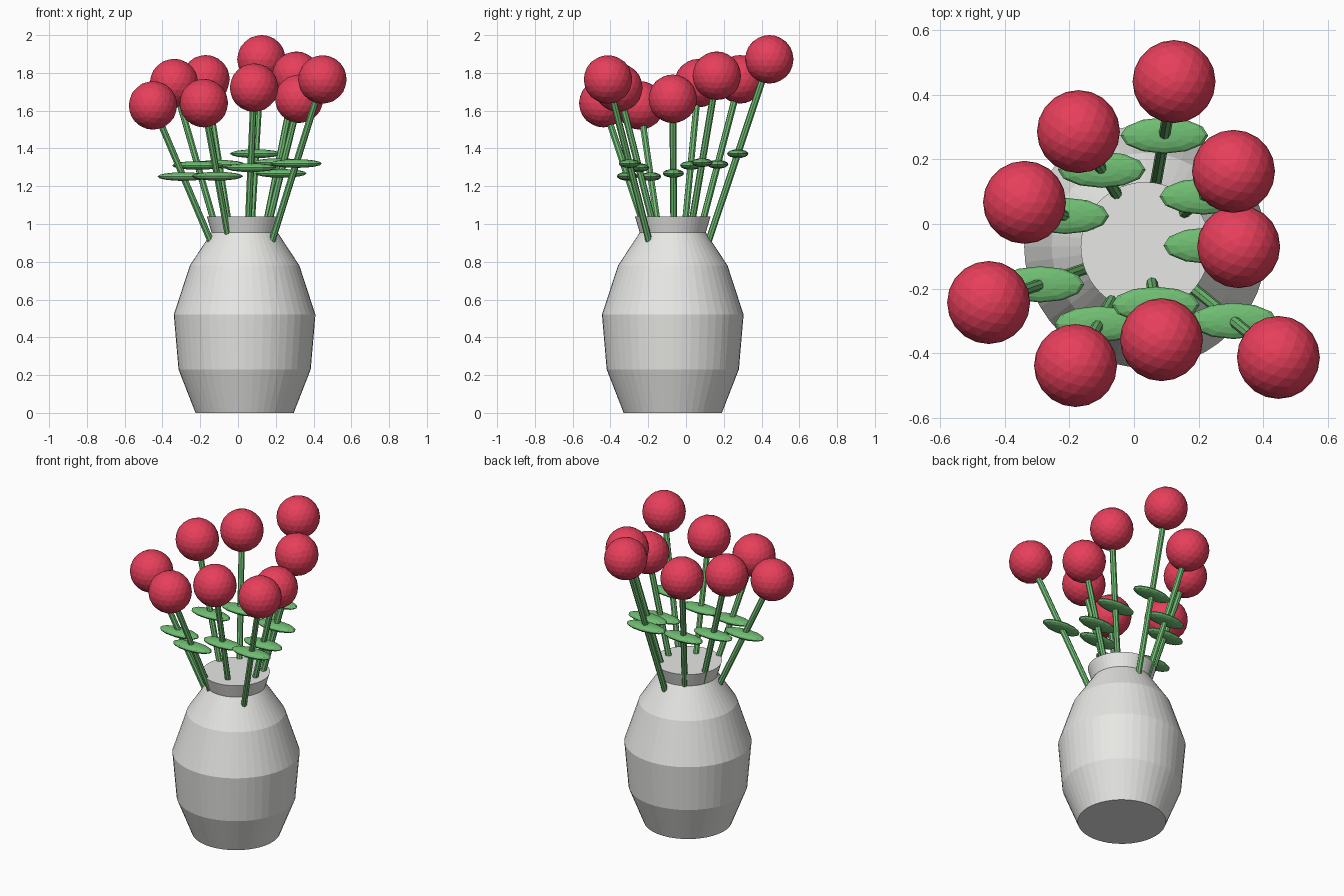
import bpy
import bmesh
from math import sin, cos, tau
from mathutils import Vector, Matrix

cube = bpy.data.objects.get("Cube")
if cube:
    bpy.data.objects.remove(cube, do_unlink=True)


def material(name, rgb):
    mat = bpy.data.materials.new(name)
    mat.use_nodes = True
    mat.diffuse_color = (*rgb, 1)
    bsdf = next(n for n in mat.node_tree.nodes if n.type == "BSDF_PRINCIPLED")
    bsdf.inputs["Base Color"].default_value = (*rgb, 1)
    return mat


grey = material("pale grey", (0.80, 0.80, 0.78))
red = material("rose red", (0.80, 0.05, 0.105))
green = material("leaf green", (0.16, 0.51, 0.17))


def finish(name, bm, mat):
    """Turn a bmesh into a flat-shaded object."""
    bmesh.ops.recalc_face_normals(bm, faces=bm.faces)
    mesh = bpy.data.meshes.new(name)
    bm.to_mesh(mesh)
    bm.free()
    mesh.materials.append(mat)
    obj = bpy.data.objects.new(name, mesh)
    bpy.context.collection.objects.link(obj)
    return obj


def flower_head(name, centre):
    bm = bmesh.new()
    bmesh.ops.create_icosphere(bm, subdivisions=3, radius=0.1285,
                               matrix=Matrix.Translation(centre))
    return finish(name, bm, red)


def flat_leaf(name, centre):
    bm = bmesh.new()
    place = Matrix.Translation(centre) @ Matrix.Diagonal((0.136, 0.056, 0.023, 1))
    bmesh.ops.create_uvsphere(bm, u_segments=12, v_segments=8, radius=1,
                              matrix=place)
    return finish(name, bm, green)


def stem(name, start, end):
    bm = bmesh.new()
    axis = end - start
    turn = axis.to_track_quat("Z", "Y").to_matrix().to_4x4()
    bmesh.ops.create_cone(bm, cap_ends=True, segments=8, radius1=0.018,
                          radius2=0.018, depth=axis.length,
                          matrix=Matrix.Translation((start + end) / 2) @ turn)
    return finish(name, bm, green)


# Vase: stacked rings, closed at the base and the mouth
SIDES = 48
profile = [(0.26, 0), (0.35, 0.23), (0.375, 0.52),
           (0.29, 0.78), (0.175, 0.955), (0.20, 1.04)]
bm = bmesh.new()
rings = [[bm.verts.new((r * cos(tau * i / SIDES), r * sin(tau * i / SIDES), z))
          for i in range(SIDES)] for r, z in profile]
for low, high in zip(rings, rings[1:]):
    for i in range(SIDES):
        j = (i + 1) % SIDES
        bm.faces.new((low[i], low[j], high[j], high[i]))
bm.faces.new(rings[0])
bm.faces.new(rings[-1])
finish("vase", bm, grey).location = (0.035, -0.07, 0)

# Flowers: head position and leaf position, the leaf halfway up the stem
flowers = [
    ((0.124, 0.441, 1.872), (0.094, 0.274, 1.372)),
    ((-0.172, 0.286, 1.766), (-0.10, 0.168, 1.316)),
    ((0.308, 0.163, 1.785), (0.215, 0.085, 1.325)),
    ((-0.339, 0.067, 1.746), (-0.213, 0.025, 1.31)),
    ((0.324, -0.07, 1.663), (0.227, -0.067, 1.268)),
    ((-0.45, -0.243, 1.628), (-0.29, -0.187, 1.251)),
    ((-0.181, -0.438, 1.64), (-0.11, -0.31, 1.253)),
    ((0.085, -0.358, 1.722), (0.067, -0.25, 1.298)),
    ((0.447, -0.413, 1.765), (0.308, -0.30, 1.32)),
]
for n, (head, leaf) in enumerate(flowers, 1):
    head, leaf = Vector(head), Vector(leaf)
    stem(f"stem_{n}", 2 * leaf - head, head)
    flat_leaf(f"leaf_{n}", leaf)
    flower_head(f"flower_head_{n}", head)
